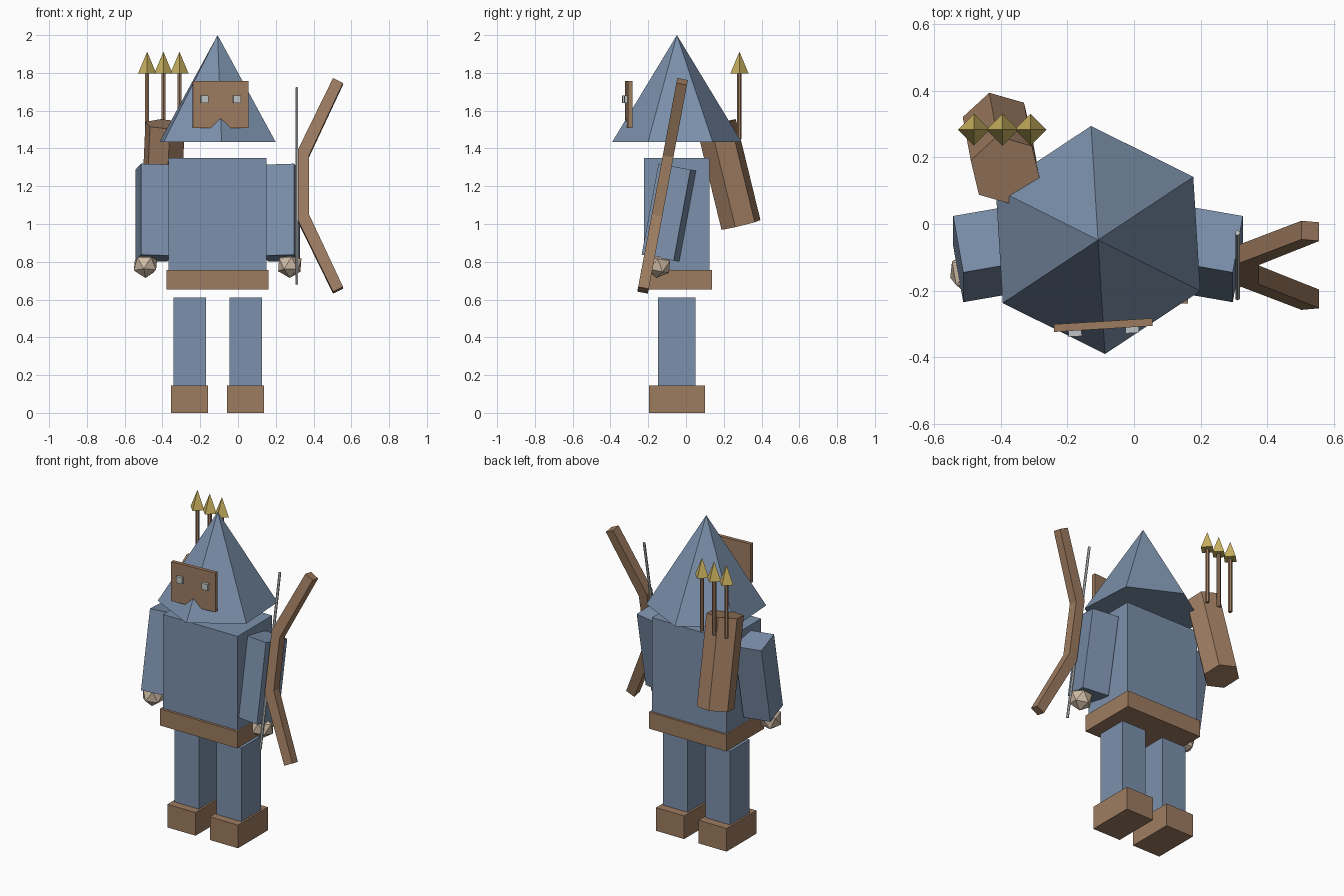
import bpy, bmesh
from math import radians
from mathutils import Matrix, Vector

default = bpy.data.objects.get("Cube")
if default:
    bpy.data.objects.remove(default, do_unlink=True)


def material(name, rgb):
    m = bpy.data.materials.new(name)
    m.use_nodes = True
    m.diffuse_color = (*rgb, 1)
    m.node_tree.nodes["Principled BSDF"].inputs["Base Color"].default_value = (*rgb, 1)
    return m


BLUE = material("slate blue cloth", (0.2, 0.28, 0.41))
BROWN = material("brown leather", (0.34, 0.2, 0.118))
GOLD = material("gold", (0.59, 0.44, 0.115))
SKIN = material("pale skin", (0.63, 0.5, 0.385))
GREY = material("light grey", (0.53, 0.55, 0.55))


def place(x, y, z, rx=0, ry=0, rz=0):
    turn = Matrix.Identity(4)
    for angle, axis in ((rx, 'X'), (ry, 'Y'), (rz, 'Z')):
        turn = turn @ Matrix.Rotation(radians(angle), 4, axis)
    return Matrix.Translation((x, y, z)) @ turn


def finish(name, bm, mat, matrix):
    bmesh.ops.recalc_face_normals(bm, faces=bm.faces)
    mesh = bpy.data.meshes.new(name)
    bm.to_mesh(mesh)
    bm.free()
    mesh.materials.append(mat)
    ob = bpy.data.objects.new(name, mesh)
    ob.matrix_world = matrix
    bpy.context.collection.objects.link(ob)
    return ob


def box(name, size, mat, matrix):
    bm = bmesh.new()
    bmesh.ops.create_cube(bm, size=1)
    bmesh.ops.scale(bm, vec=Vector(size), verts=bm.verts)
    return finish(name, bm, mat, matrix)


def cone(name, sides, r1, r2, height, mat, matrix):
    bm = bmesh.new()
    bmesh.ops.create_cone(bm, cap_ends=True, segments=sides,
                          radius1=r1, radius2=r2, depth=height)
    return finish(name, bm, mat, matrix)


def slab(name, outline, depth, mat, matrix):
    """Outline in x and z, extruded along y."""
    bm = bmesh.new()
    face = bm.faces.new([bm.verts.new((x, -depth / 2, z)) for x, z in outline])
    out = bmesh.ops.extrude_face_region(bm, geom=[face])["geom"]
    moved = [v for v in out if isinstance(v, bmesh.types.BMVert)]
    bmesh.ops.translate(bm, vec=(0, depth, 0), verts=moved)
    return finish(name, bm, mat, matrix)


MID = -0.108   # centre line of the figure

# Torso and belt
box("torso", (0.52, 0.346, 0.6), BLUE, place(MID, -0.049, 1.05))
box("belt", (0.54, 0.376, 0.105), BROWN, place(MID, -0.05, 0.705))

# Limbs, one set for each side
for side, s in (("right", -1), ("left", 1)):
    hip = MID + s * 0.148
    box(side + "_leg", (0.172, 0.196, 0.464), BLUE, place(hip, -0.049, 0.378))
    box(side + "_boot", (0.196, 0.298, 0.146), BROWN, place(hip, -0.048, 0.073))

    # Arms swing forward and turn inward; set from the outer back top corner
    pose = place(MID + s * 0.435, 0.024, 1.288, rx=-10.5, rz=-s * 10)
    box(side + "_arm", (0.17, 0.175, 0.49), BLUE,
        pose @ Matrix.Translation((-s * 0.085, -0.0875, -0.245)))
    bm = bmesh.new()
    bmesh.ops.create_icosphere(bm, subdivisions=1, radius=0.07)
    finish(side + "_hand", bm, SKIN,
           place(MID + s * 0.382, -0.145, 0.783, rx=-10.5, rz=-s * 10))

# Hood, mask and eyes share the turn of the head
head = place(MID, -0.048, 0, rz=3.5)
cone("hood", 6, 0.343, 0, 0.565, BLUE, head @ Matrix.Translation((0, 0, 1.7175)))
mask = [(-0.148, 1.756), (0.148, 1.756), (0.148, 1.508), (0.048, 1.508),
        (0, 1.558), (-0.048, 1.508), (-0.148, 1.508)]
slab("mask", mask, 0.023, BROWN, head @ Matrix.Translation((0, -0.256, 0)))
for side, s in (("right", -1), ("left", 1)):
    box(side + "_eye", (0.04, 0.02, 0.04), GREY,
        head @ Matrix.Translation((s * 0.086, -0.275, 1.66)))

# Quiver and arrows
cone("quiver", 6, 0.109, 0.109, 0.55, BROWN,
     place(-0.398, 0.226, 1.262, rx=13.7, ry=2.5, rz=13))
for i, x in enumerate((-0.481, -0.395, -0.31), 1):
    cone(f"arrow_shaft_{i}", 6, 0.012, 0.012, 0.36, BROWN, place(x, 0.283, 1.63))
    cone(f"arrow_head_{i}", 4, 0.048, 0, 0.115, GOLD, place(x, 0.283, 1.855))

# Bow and string, tilted with the arm that holds it
bow_pose = place(0, -0.124, 1.202, rx=-10.6)
outer = [(0.503, 0.575), (0.317, 0.189)]
inner = [(0.376, 0.159), (0.556, 0.549)]
flip = lambda points: [(x, -z) for x, z in reversed(points)]
slab("bow", outer + flip(outer) + flip(inner) + inner, 0.057, BROWN, bow_pose)
cone("bow_string", 6, 0.008, 0.008, 1.06, GREY,
     bow_pose @ Matrix.Translation((0.311, 0, 0)))
